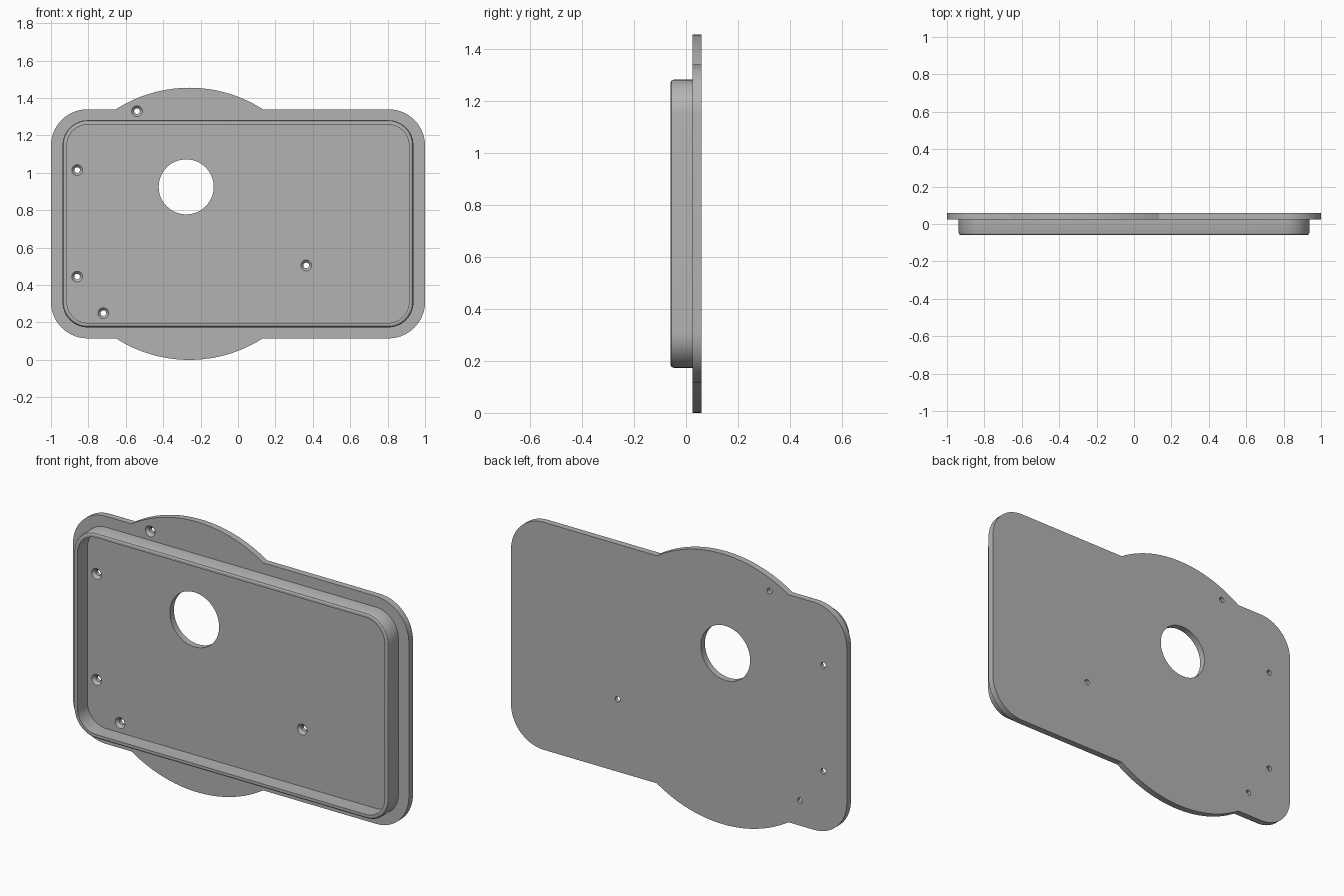
import bpy, bmesh
from math import sin, cos, pi, sqrt, atan2

cube = bpy.data.objects.get("Cube")
if cube:
    bpy.data.objects.remove(cube, do_unlink=True)

grey = bpy.data.materials.new("plain grey")
grey.use_nodes = True
colour = (0.45, 0.45, 0.45, 1)
grey.diffuse_color = colour
grey.node_tree.nodes["Principled BSDF"].inputs["Base Color"].default_value = colour

MID_Z = 0.7275
FRONT, BACK = 0.025, 0.06


def arc(cx, cz, r, start, end, steps):
    return [(cx + r * cos(start + (end - start) * i / steps),
             cz + r * sin(start + (end - start) * i / steps)) for i in range(steps + 1)]


def circle(cx, cz, r, steps):
    return arc(cx, cz, r, 0, 2 * pi, steps)[:-1]


def corners(half_w, half_h, r):
    """Four corner arcs, counter-clockwise from the upper left-hand (+x) one."""
    signs = [(1, 1), (-1, 1), (-1, -1), (1, -1)]
    return [arc(sx * (half_w - r), MID_Z + sz * (half_h - r), r,
                k * pi / 2, (k + 1) * pi / 2, 14) for k, (sx, sz) in enumerate(signs)]


def ring(bm, points, y):
    return [bm.verts.new((x, y, z)) for x, z in points]


def bridge(bm, a, b):
    for i in range(len(a)):
        j = (i + 1) % len(a)
        bm.faces.new((a[i], a[j], b[j], b[i]))


def fill(bm, rings):
    """Flat face bounded by an outer ring and pierced by the others."""
    edges = []
    for r in rings:
        for i in range(len(r)):
            pair = (r[i], r[(i + 1) % len(r)])
            edges.append(bm.edges.get(pair) or bm.edges.new(pair))
    bmesh.ops.triangle_fill(bm, edges=edges, use_beauty=True)


def finish(bm, name):
    bmesh.ops.recalc_face_normals(bm, faces=bm.faces)
    mesh = bpy.data.meshes.new(name)
    bm.to_mesh(mesh)
    bm.free()
    mesh.materials.append(grey)
    obj = bpy.data.objects.new(name, mesh)
    bpy.context.collection.objects.link(obj)
    bpy.ops.object.select_all(action="DESELECT")
    obj.select_set(True)
    bpy.context.view_layer.objects.active = obj
    bpy.ops.object.shade_smooth_by_angle(angle=0.45)


# Back plate: rounded rectangle merged with a large disc
half_h, disc_x, disc_r = 0.6125, -0.26, MID_Z
chord = sqrt(disc_r ** 2 - half_h ** 2)
a = atan2(half_h, chord)
c = corners(1, half_h, 0.195)
top_bulge = arc(disc_x, MID_Z, disc_r, a, pi - a, 32)
low_bulge = arc(disc_x, MID_Z, disc_r, pi + a, 2 * pi - a, 32)
outline = c[0] + top_bulge + c[1] + c[2] + low_bulge + c[3]

bm = bmesh.new()
front_rings, back_rings = [ring(bm, outline, FRONT)], [ring(bm, outline, BACK)]
bridge(bm, front_rings[0], back_rings[0])

# Large round opening
opening = circle(-0.277, 0.925, 0.147, 64)
front_rings.append(ring(bm, opening, FRONT))
back_rings.append(ring(bm, opening, BACK))
bridge(bm, front_rings[-1], back_rings[-1])

# Countersunk screw holes
for x, z in [(-0.54, 1.33), (-0.86, 1.015), (-0.86, 0.445), (-0.72, 0.25), (0.365, 0.505)]:
    wide = ring(bm, circle(x, z, 0.029, 24), FRONT)
    neck = ring(bm, circle(x, z, 0.015, 24), FRONT + 0.015)
    end = ring(bm, circle(x, z, 0.015, 24), BACK)
    bridge(bm, wide, neck)
    bridge(bm, neck, end)
    front_rings.append(wide)
    back_rings.append(end)
fill(bm, front_rings)
fill(bm, back_rings)
finish(bm, "back_plate")

# Raised rim: a wall profile (inset, depth) carried around a rounded rectangle
bm = bmesh.new()
profile = [(0, FRONT + 0.004), (0, -0.047), (0.004, -0.056), (0.012, -0.06),
           (0.024, -0.06), (0.024, FRONT + 0.004)]
rings = [ring(bm, sum(corners(0.938 - d, 0.554 - d, 0.135 - d), []), y) for d, y in profile]
for i, r in enumerate(rings):
    bridge(bm, r, rings[(i + 1) % len(rings)])
finish(bm, "raised_rim")
